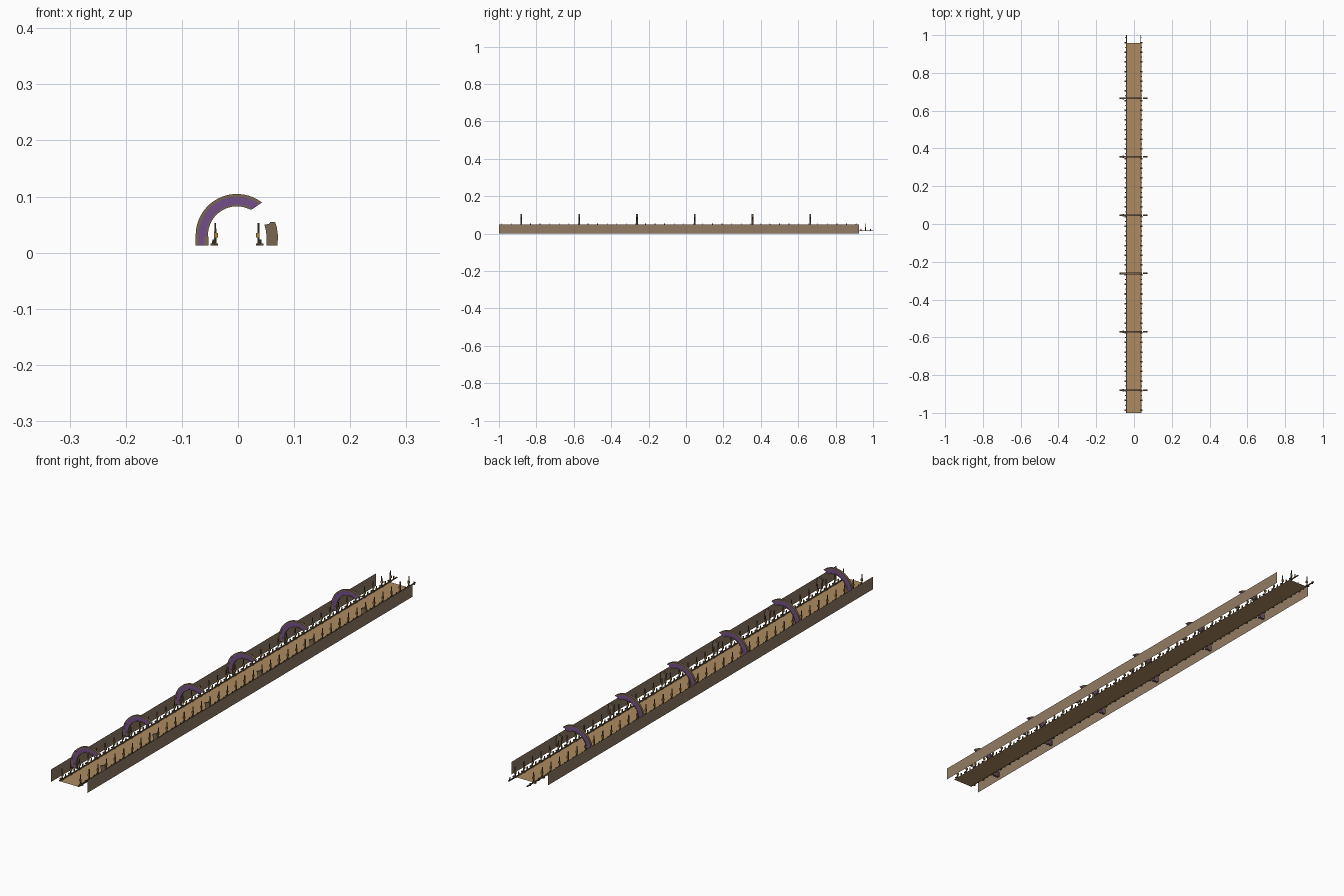
import bpy, bmesh, math

if "Cube" in bpy.data.objects:
    bpy.data.objects.remove(bpy.data.objects["Cube"])


def mat(name, r, g, b):
    m = bpy.data.materials.new(name)
    lin = [((c / 255 + 0.055) / 1.055) ** 2.4 for c in (r, g, b)]
    m.diffuse_color = (*lin, 1)
    m.use_nodes = True
    m.node_tree.nodes["Principled BSDF"].inputs["Base Color"].default_value = m.diffuse_color
    return m


FLOOR = mat("sandy floor", 174, 139, 96)
WALL = mat("wall taupe", 146, 124, 101)
PURPLE = mat("arch purple", 116, 78, 138)
STONE = mat("stone brown", 122, 102, 80)
WOOD = mat("post brown", 98, 82, 60)
GOLD = mat("lantern gold", 168, 130, 62)

CX = -0.002      # the furniture sits slightly left of centre
BASE = 0.0125    # floor level
AZ = 0.031       # arch centre height


def finish(bm, name, material):
    bmesh.ops.recalc_face_normals(bm, faces=bm.faces)
    me = bpy.data.meshes.new(name)
    bm.to_mesh(me)
    bm.free()
    me.materials.append(material)
    ob = bpy.data.objects.new(name, me)
    bpy.context.collection.objects.link(ob)
    return ob


def plane(name, pts, material):
    bm = bmesh.new()
    bm.faces.new([bm.verts.new(p) for p in pts])
    return finish(bm, name, material)


def add_box(bm, x0, x1, y0, y1, z0, z1):
    vs = bmesh.ops.create_cube(bm, size=1)["verts"]
    for v in vs:
        v.co.x = x0 if v.co.x < 0 else x1
        v.co.y = y0 if v.co.y < 0 else y1
        v.co.z = z0 if v.co.z < 0 else z1


def add_post(bm, x, y, z0, z1, r0, r1):
    vs = bmesh.ops.create_cone(bm, cap_ends=True, segments=6, radius1=r0,
                               radius2=r1, depth=z1 - z0)["verts"]
    bmesh.ops.translate(bm, verts=vs, vec=(x, y, (z0 + z1) / 2))


def add_prism(bm, outline, y, thick):
    a = [bm.verts.new((x, y - thick / 2, z)) for x, z in outline]
    b = [bm.verts.new((x, y + thick / 2, z)) for x, z in outline]
    n = len(a)
    bm.faces.new(a)
    bm.faces.new(b[::-1])
    for i in range(n):
        j = (i + 1) % n
        bm.faces.new((a[i], b[i], b[j], a[j]))


def arc(r, end, n=18):
    # straight left leg, then sweep over the top to the broken end
    pts = [(CX - r, BASE)]
    for i in range(n + 1):
        t = math.radians(180 + (end - 180) * i / n)
        pts.append((CX + r * math.cos(t), AZ + r * math.sin(t)))
    return pts


# floor and thin side walls
plane("floor", [(-0.043, -1, BASE), (0.041, -1, BASE),
                (0.041, 0.957, BASE), (-0.043, 0.957, BASE)], FLOOR)
for side, x in (("left", -0.076), ("right", 0.076)):
    plane(side + "_wall", [(x, -1, 0), (x, 0.925, 0),
                           (x, 0.925, 0.047), (x, -1, 0.047)], WALL)

# six broken arches: purple body between stone rims, plus right stubs
rims, bodies, stubs, feet = (bmesh.new() for _ in range(4))
for i in range(6):
    y = -0.88 + 0.309 * i
    for r0, r1, e0, e1, bm, t in ((0.0685, 0.0735, 54, 52, rims, 0.009),
                                  (0.0545, 0.0685, 59, 54, bodies, 0.007),
                                  (0.0515, 0.0545, 62, 59, rims, 0.009)):
        add_prism(bm, arc(r1, e1) + arc(r0, e0)[::-1], y, t)
    stub = [(0.051, BASE), (0.0705, BASE), (0.0712, 0.031), (0.069, 0.046),
            (0.066, 0.055), (0.058, 0.055), (0.055, 0.051), (0.047, 0.050),
            (0.0495, 0.040), (0.051, 0.030)]
    add_prism(stubs, stub, y, 0.008)
    add_box(feet, -0.061, -0.0525, y - 0.006, y + 0.006, BASE, 0.029)
finish(rims, "arch_rims", STONE)
finish(bodies, "arch_bodies", PURPLE)
finish(stubs, "arch_stubs", STONE)
finish(feet, "arch_feet", STONE)

# kerb rails, posts and lanterns on both sides
rails, posts, lamps = (bmesh.new() for _ in range(3))
for s in (-1, 1):
    def span(a, b):
        return sorted((CX + s * a, CX + s * b))
    add_box(rails, *span(0.036, 0.040), -1, 1, BASE, 0.0155)
    for k in range(39):
        y = -0.985 + 0.0512 * k
        px = CX + s * 0.0385
        add_post(posts, px, y, BASE, 0.053, 0.0026, 0.0018)
        add_box(posts, *span(0.034, 0.047), y - 0.004, y + 0.004, BASE, 0.0165)
        add_box(lamps, *span(0.034, 0.0405), y - 0.003, y + 0.003, 0.027, 0.035)
        if y + 0.0256 < 1:
            add_post(posts, CX + s * 0.042, y + 0.0256, BASE, 0.023, 0.003, 0.002)
finish(rails, "kerb_rails", WOOD)
finish(posts, "railing_posts", WOOD)
finish(lamps, "post_lanterns", GOLD)
